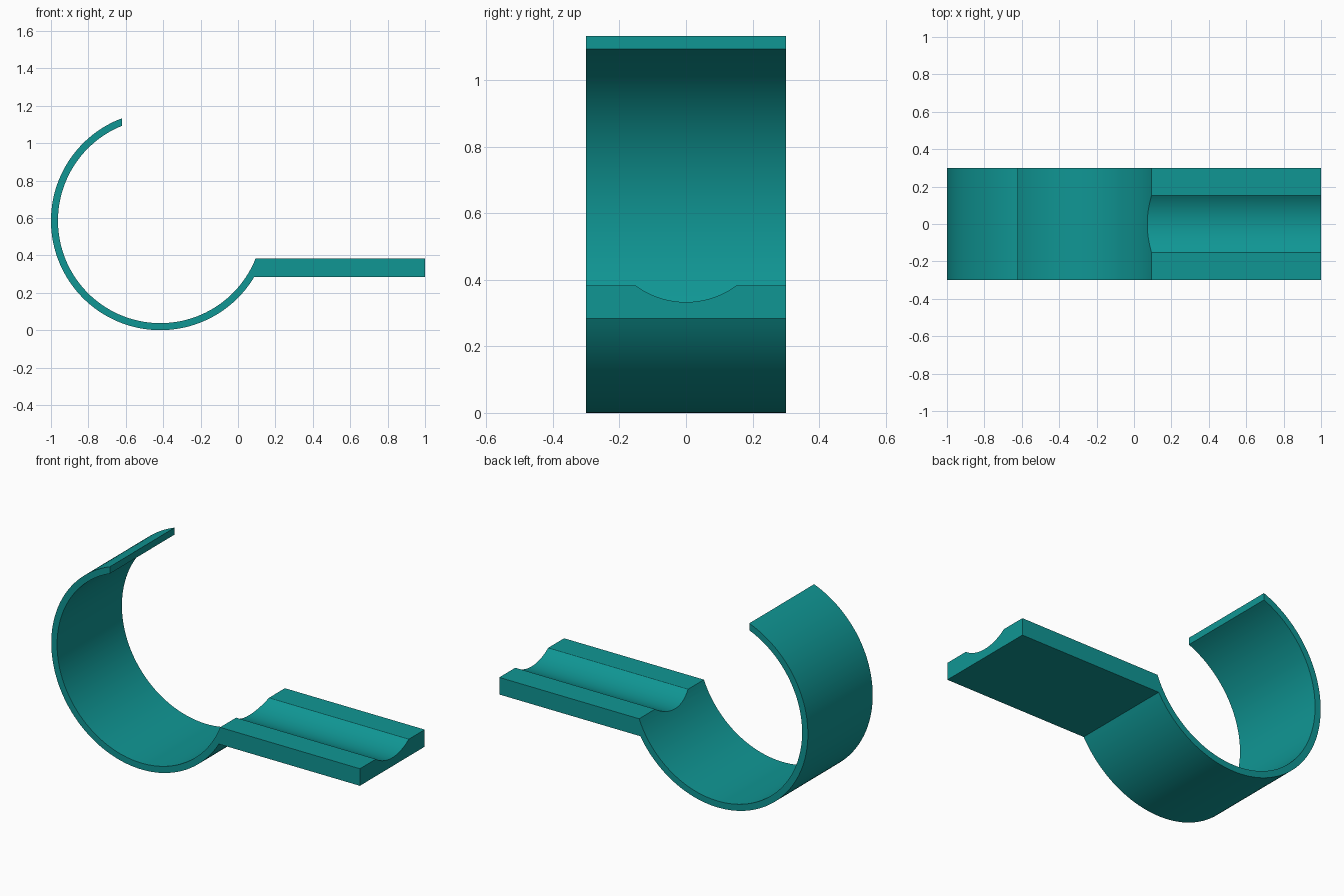
import bpy
import bmesh
from math import asin, acos, cos, sin, pi

cube = bpy.data.objects.get("Cube")
if cube:
    bpy.data.objects.remove(cube, do_unlink=True)

# Main dimensions
CX, CZ = -0.415, 0.585
R_OUT, R_IN = 0.585, 0.5475
HALF_WIDTH = 0.30
TIP_X, PLATE_END = -0.62, 1.0
PLATE_LOW, PLATE_TOP = 0.283, 0.383
GROOVE_LOW, GROOVE_R = 0.333, 0.256

teal = bpy.data.materials.new("teal")
teal.use_nodes = True
colour = (0.005, 0.305, 0.296, 1)
teal.diffuse_color = colour
teal.node_tree.nodes["Principled BSDF"].inputs["Base Color"].default_value = colour


def arc(radius, end_z, steps=96):
    """Arc from the vertical tip cut, round the left and bottom, to height end_z."""
    start = acos((TIP_X - CX) / radius)
    end = 2 * pi + asin((end_z - CZ) / radius)
    angles = [start + (end - start) * i / steps for i in range(steps + 1)]
    return [(CX + radius * cos(a), CZ + radius * sin(a)) for a in angles]


# Hook and plate in one extruded side profile
outline = arc(R_OUT, PLATE_LOW)
outline += [(PLATE_END, PLATE_LOW), (PLATE_END, PLATE_TOP)]
outline += reversed(arc(R_IN, PLATE_TOP))

bm = bmesh.new()
face = bm.faces.new([bm.verts.new((x, -HALF_WIDTH, z)) for x, z in outline])
extruded = bmesh.ops.extrude_face_region(bm, geom=[face])["geom"]
bmesh.ops.translate(bm, vec=(0, 2 * HALF_WIDTH, 0),
                    verts=[v for v in extruded if isinstance(v, bmesh.types.BMVert)])
bmesh.ops.recalc_face_normals(bm, faces=bm.faces)
mesh = bpy.data.meshes.new("hook_with_plate")
bm.to_mesh(mesh)
bm.free()
mesh.materials.append(teal)
hook = bpy.data.objects.new("hook_with_plate", mesh)
bpy.context.collection.objects.link(hook)

# Rounded groove along the top of the plate
bpy.ops.mesh.primitive_cylinder_add(vertices=128, radius=GROOVE_R, depth=1.2,
                                    location=(0.6, 0, GROOVE_LOW + GROOVE_R),
                                    rotation=(0, pi / 2, 0))
cutter = bpy.context.object
cutter.name = "groove_cutter"
cutter.data.materials.append(teal)

groove = hook.modifiers.new("groove", 'BOOLEAN')
groove.operation = 'DIFFERENCE'
groove.solver = 'EXACT'
groove.object = cutter

# Apply the cut, then smooth the curved surfaces
bpy.ops.object.select_all(action='DESELECT')
hook.select_set(True)
bpy.context.view_layer.objects.active = hook
bpy.ops.object.modifier_apply(modifier=groove.name)
bpy.data.objects.remove(cutter, do_unlink=True)
bpy.ops.object.shade_smooth_by_angle(angle=pi / 9)
